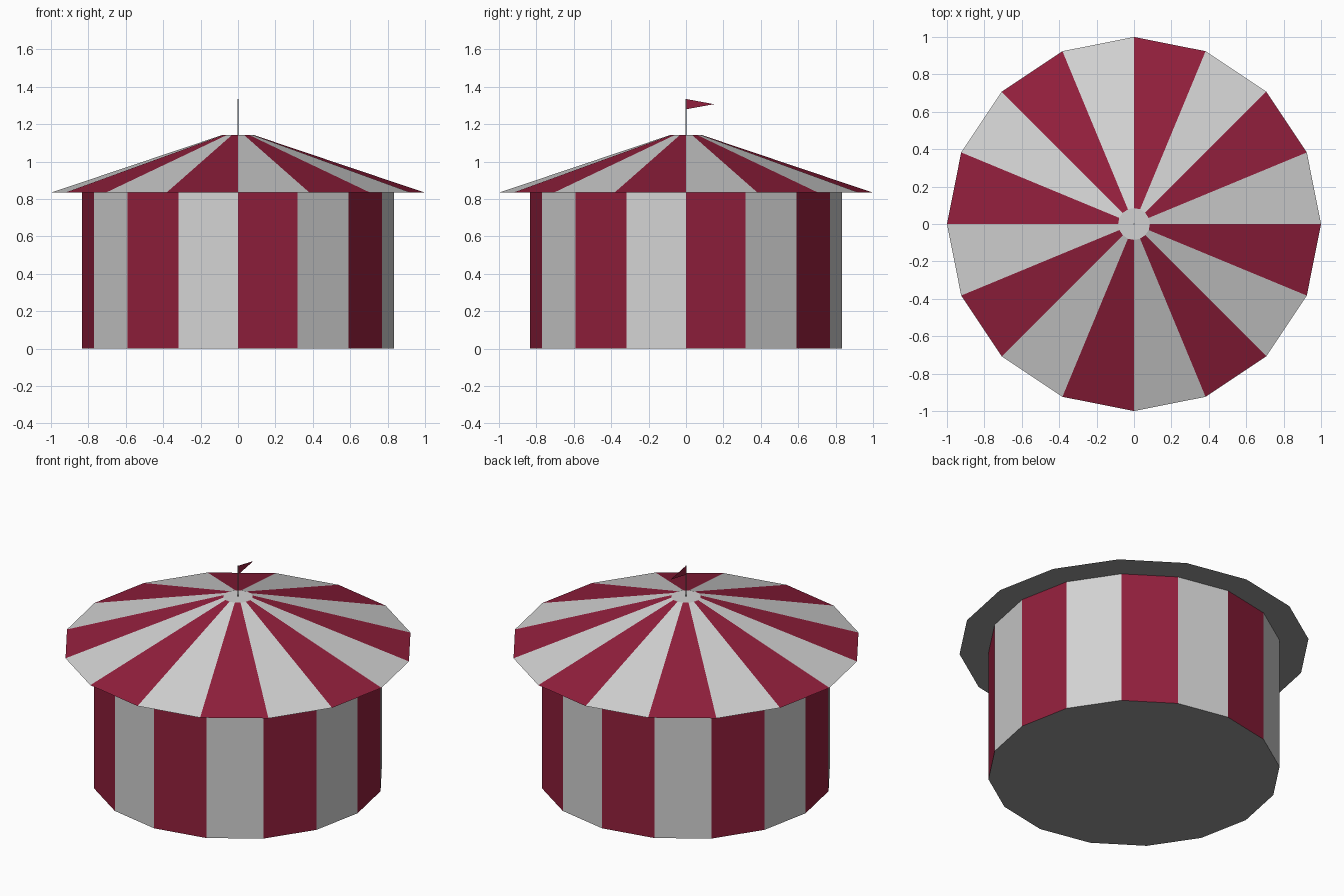
import bpy, bmesh, math

if "Cube" in bpy.data.objects:
    bpy.data.objects.remove(bpy.data.objects["Cube"])

SIDES = 16


def material(name, rgb):
    m = bpy.data.materials.new(name)
    m.diffuse_color = (*rgb, 1.0)
    m.use_nodes = True
    m.node_tree.nodes["Principled BSDF"].inputs["Base Color"].default_value = m.diffuse_color
    return m


WHITE = material("canvas white", (0.642, 0.642, 0.642))
RED = material("canvas red", (0.285, 0.0135, 0.045))
GREY = material("underside grey", (0.31, 0.31, 0.31))


def finish(name, bm, mats):
    bmesh.ops.recalc_face_normals(bm, faces=bm.faces[:])
    mesh = bpy.data.meshes.new(name)
    bm.to_mesh(mesh)
    bm.free()
    for m in mats:
        mesh.materials.append(m)
    obj = bpy.data.objects.new(name, mesh)
    bpy.context.collection.objects.link(obj)
    return obj


def striped_drum(name, r0, z0, r1, z1, red_parity):
    """Closed faceted drum: alternating red sides, white top, grey underside."""
    bm = bmesh.new()
    rings = []
    for r, z in ((r0, z0), (r1, z1)):
        rings.append([bm.verts.new((r * math.cos(2 * math.pi * k / SIDES),
                                    r * math.sin(2 * math.pi * k / SIDES), z))
                      for k in range(SIDES)])
    low, high = rings
    for k in range(SIDES):
        n = (k + 1) % SIDES
        f = bm.faces.new((low[k], low[n], high[n], high[k]))
        f.material_index = 1 if k % 2 == red_parity else 0
    bm.faces.new(low[::-1]).material_index = 2
    bm.faces.new(high)
    return finish(name, bm, [WHITE, RED, GREY])


# Tent wall and overhanging roof, with the stripes offset by one side
striped_drum("tent_wall", 0.834, 0.0, 0.834, 0.834, 0)
striped_drum("tent_roof", 1.0, 0.834, 0.085, 1.142, 1)

# Flag pole
bm = bmesh.new()
bmesh.ops.create_cone(bm, cap_ends=True, segments=8, radius1=0.003,
                      radius2=0.003, depth=0.195)
bmesh.ops.translate(bm, verts=bm.verts[:], vec=(0, 0, 1.2375))
finish("flag_pole", bm, [GREY])

# Pennant, a thin triangle pointing to the back
bm = bmesh.new()
tri = [(0.0, 1.335), (0.15, 1.307), (0.0, 1.28)]
a, b = [[bm.verts.new((x, y, z)) for y, z in tri] for x in (-0.001, 0.001)]
bm.faces.new(a)
bm.faces.new(b[::-1])
for i in range(3):
    j = (i + 1) % 3
    bm.faces.new((a[i], a[j], b[j], b[i]))
finish("pennant", bm, [RED])
